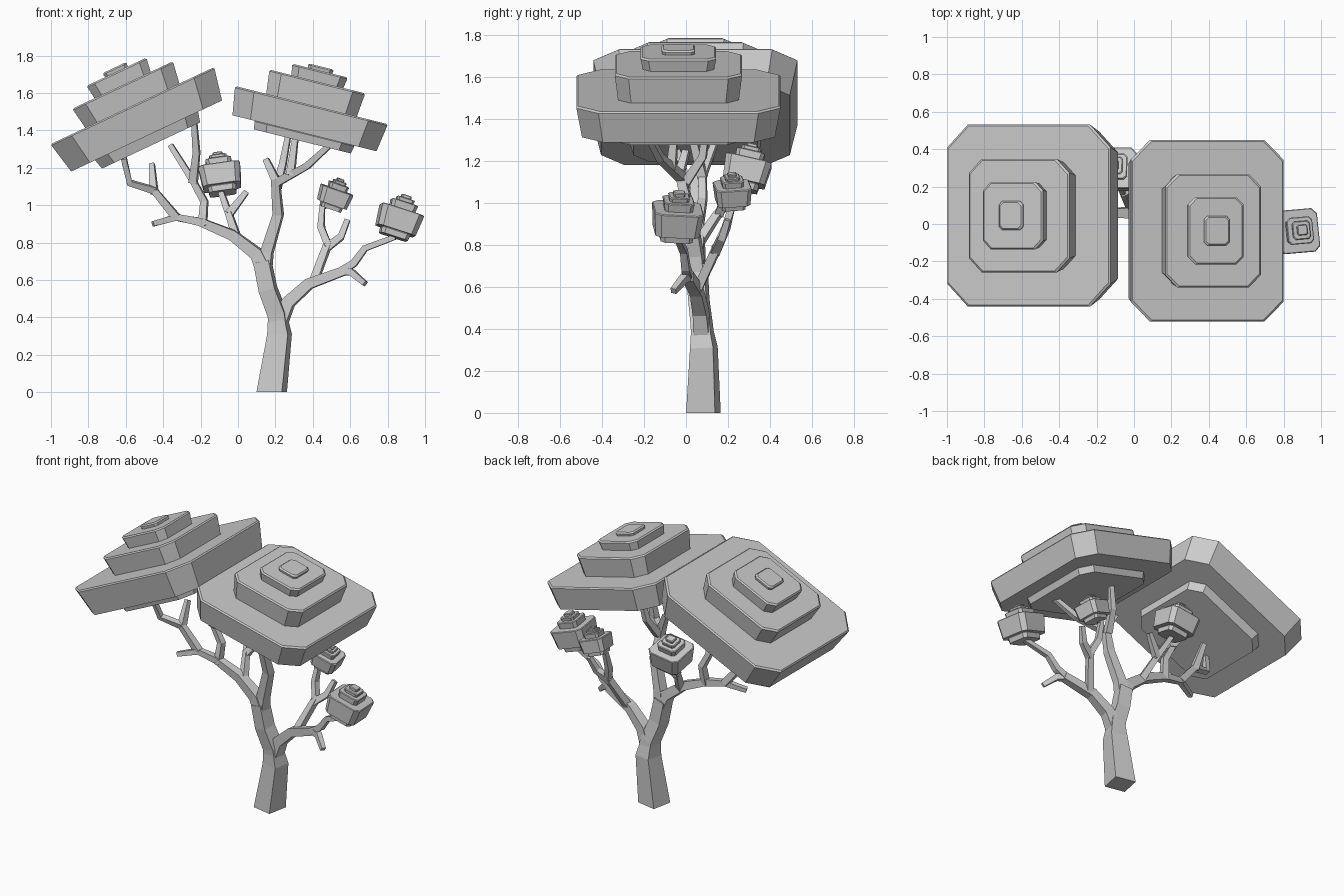
import bpy, bmesh
from math import radians
from mathutils import Vector, Euler

cube = bpy.data.objects.get("Cube")
if cube:
    bpy.data.objects.remove(cube, do_unlink=True)

grey = bpy.data.materials.new("plain_grey")
grey.use_nodes = True
colour = (0.6, 0.6, 0.6, 1)
grey.diffuse_color = colour
grey.node_tree.nodes["Principled BSDF"].inputs["Base Color"].default_value = colour


def finish(bm, name):
    bmesh.ops.recalc_face_normals(bm, faces=bm.faces)
    mesh = bpy.data.meshes.new(name)
    bm.to_mesh(mesh)
    bm.free()
    mesh.materials.append(grey)
    obj = bpy.data.objects.new(name, mesh)
    bpy.context.collection.objects.link(obj)
    return obj


def skin_rings(bm, rings):
    """Join equal rings of points into a closed solid."""
    loops = [[bm.verts.new(p) for p in ring] for ring in rings]
    count = len(loops[0])
    for low, high in zip(loops, loops[1:]):
        for i in range(count):
            j = (i + 1) % count
            bm.faces.new((low[i], low[j], high[j], high[i]))
    bm.faces.new(loops[0][::-1])
    bm.faces.new(loops[-1])


def octagon(hx, hy, cut, z):
    quarter = [(hx, hy - cut), (hx - cut, hy)]
    pts = quarter + [(-x, y) for x, y in quarter[::-1]]
    pts += [(-x, -y) for x, y in pts]
    return [Vector((x, y, z)) for x, y in pts]


def clump(name, centre, tilt, layers, lip):
    """Stack of cut-corner slabs; layers are (bottom, top, half x, half y, taper)."""
    bm = bmesh.new()
    for z0, z1, hx, hy, taper in layers:
        cut = 0.25 * min(hx, hy)
        skin_rings(bm, [octagon(hx * taper, hy * taper, cut * taper, z0),
                        octagon(hx, hy, cut, z1 - lip),
                        octagon(hx - lip, hy - lip, cut, z1)])
    obj = finish(bm, name)
    obj.location = centre
    obj.rotation_euler = Euler([radians(a) for a in tilt])


def branch(name, points, start, end):
    """Square limb along a path, narrowing from one half-width to the other."""
    path = [Vector(p) for p in points]
    steps = [(b - a).normalized() for a, b in zip(path, path[1:])]
    rings = []
    for i, p in enumerate(path):
        along = (steps[max(i - 1, 0)] + steps[min(i, len(steps) - 1)]).normalized()
        back = Vector((0.2, 0.98, 0))
        back = (back - along * back.dot(along)).normalized()
        side = back.cross(along)
        half = start + (end - start) * i / (len(path) - 1)
        ring = [p + half * (side * a + back * b)
                for a, b in ((-1, -1), (1, -1), (1, 1), (-1, 1))]
        if p.z == 0:
            for v in ring:
                v.z = 0
        rings.append(ring)
    bm = bmesh.new()
    skin_rings(bm, rings)
    finish(bm, name)


# Two large canopies
clump("right_canopy", (-0.565, 0.045, 1.532), (0, -25.2, 0), [
    (-0.235, -0.17, 0.305, 0.31, 0.95), (-0.179, 0, 0.482, 0.486, 0.925),
    (0, 0.122, 0.296, 0.303, 0.94), (0.12, 0.2, 0.176, 0.18, 0.94),
    (0.198, 0.225, 0.07, 0.077, 0.95)], 0.008)
clump("left_canopy", (0.393, -0.036, 1.535), (0, 14, 0), [
    (-0.2, -0.15, 0.275, 0.31, 0.97), (-0.155, 0, 0.42, 0.486, 0.945),
    (0, 0.13, 0.263, 0.303, 0.95), (0.128, 0.19, 0.152, 0.18, 0.94),
    (0.188, 0.213, 0.07, 0.08, 0.95)], 0.008)

# Three small leaf clumps share one shape at different sizes
small = [(-1.3, -1, 0.68, 0.68, 0.95), (-1, 0, 1, 1, 0.9),
         (0, 0.36, 0.62, 0.62, 0.92), (0.35, 0.55, 0.42, 0.42, 0.92),
         (0.54, 0.7, 0.24, 0.24, 0.95)]
for name, centre, tilt, size in (
        ("inner_clump", (-0.1, 0.3, 1.205), (-13, -8, 0), 0.112),
        ("upper_side_clump", (0.53, 0.22, 1.085), (4, 19, 8), 0.086),
        ("outer_side_clump", (0.877, -0.038, 0.975), (-3, 18, 5), 0.117)):
    clump(name, centre, tilt, [tuple(v * size for v in row[:4]) + row[4:] for row in small], 0.004)

# Trunk and main limbs
fork = (0.21, 0.075, 0.42)
crotch = (0.13, 0.055, 0.7)
elbow = (-0.2, 0.06, 0.91)
branch("trunk", [(0.18, 0.083, 0), (0.222, 0.085, 0.31), fork], 0.07, 0.042)
branch("main_limb", [(0.226, 0.085, 0.3), fork, (0.16, 0.06, 0.55), crotch], 0.048, 0.042)
branch("right_limb", [(0.145, 0.055, 0.64), (0.1, 0.055, 0.74), (-0.03, 0.06, 0.84), elbow], 0.04, 0.022)
branch("middle_limb", [(0.14, 0.055, 0.64), (0.155, 0.05, 0.75), (0.215, 0.02, 0.95),
                       (0.2, -0.03, 1.14), (0.15, 0, 1.245)], 0.036, 0.016)
branch("left_limb", [(0.22, 0.08, 0.36), (0.27, 0.07, 0.48), (0.38, 0.05, 0.58), (0.57, 0.01, 0.65)], 0.038, 0.024)

# Twigs under the right canopy
knee = (-0.33, 0.05, 0.935)
twig_paths = {
    "right_low_twig": [elbow, knee, (-0.455, 0.0, 0.9)],
    "right_outer_twig": [knee, (-0.45, 0.04, 1.08), (-0.58, 0.0, 1.12), (-0.61, -0.04, 1.25)],
    "right_back_twig": [(-0.45, 0.04, 1.07), (-0.46, 0.12, 1.22)],
    "right_rising_twig": [(-0.19, 0.06, 0.89), (-0.18, 0.08, 1.02), (-0.24, 0.08, 1.13), (-0.36, 0.15, 1.32)],
    "right_inner_twig": [(-0.24, 0.08, 1.12), (-0.222, 0.04, 1.28), (-0.235, 0, 1.46)],
    # Limb to the inner clump and its offshoot
    "inner_twig": [(0.0, 0.06, 0.81), (-0.04, 0.14, 0.93), (-0.1, 0.27, 1.1)],
    "inner_offshoot": [(-0.05, 0.16, 0.95), (0.045, 0.2, 1.07)],
    # Twigs under the left canopy
    "left_front_twig": [(0.205, -0.02, 1.12), (0.37, -0.12, 1.21), (0.49, -0.18, 1.32)],
    "left_middle_twig": [(0.28, -0.07, 1.16), (0.31, -0.05, 1.38)],
    "left_back_twig": [(0.21, 0.0, 1.1), (0.24, 0.08, 1.22), (0.27, 0.1, 1.38)],
    # Twigs to the side clumps
    "outer_side_twig": [(0.55, 0.01, 0.645), (0.62, 0.0, 0.69), (0.68, -0.01, 0.77), (0.84, -0.038, 0.83)],
    "drooping_twig": [(0.56, 0.01, 0.65), (0.61, -0.01, 0.64), (0.68, -0.06, 0.58)],
    "upper_side_twig": [(0.4, 0.05, 0.58), (0.48, 0.15, 0.79), (0.445, 0.19, 0.88), (0.45, 0.22, 0.99), (0.52, 0.22, 1.02)],
    "side_offshoot": [(0.47, 0.14, 0.77), (0.55, 0.17, 0.83), (0.585, 0.2, 0.92)],
}
for name, path in twig_paths.items():
    branch(name, path, 0.022, 0.014)
